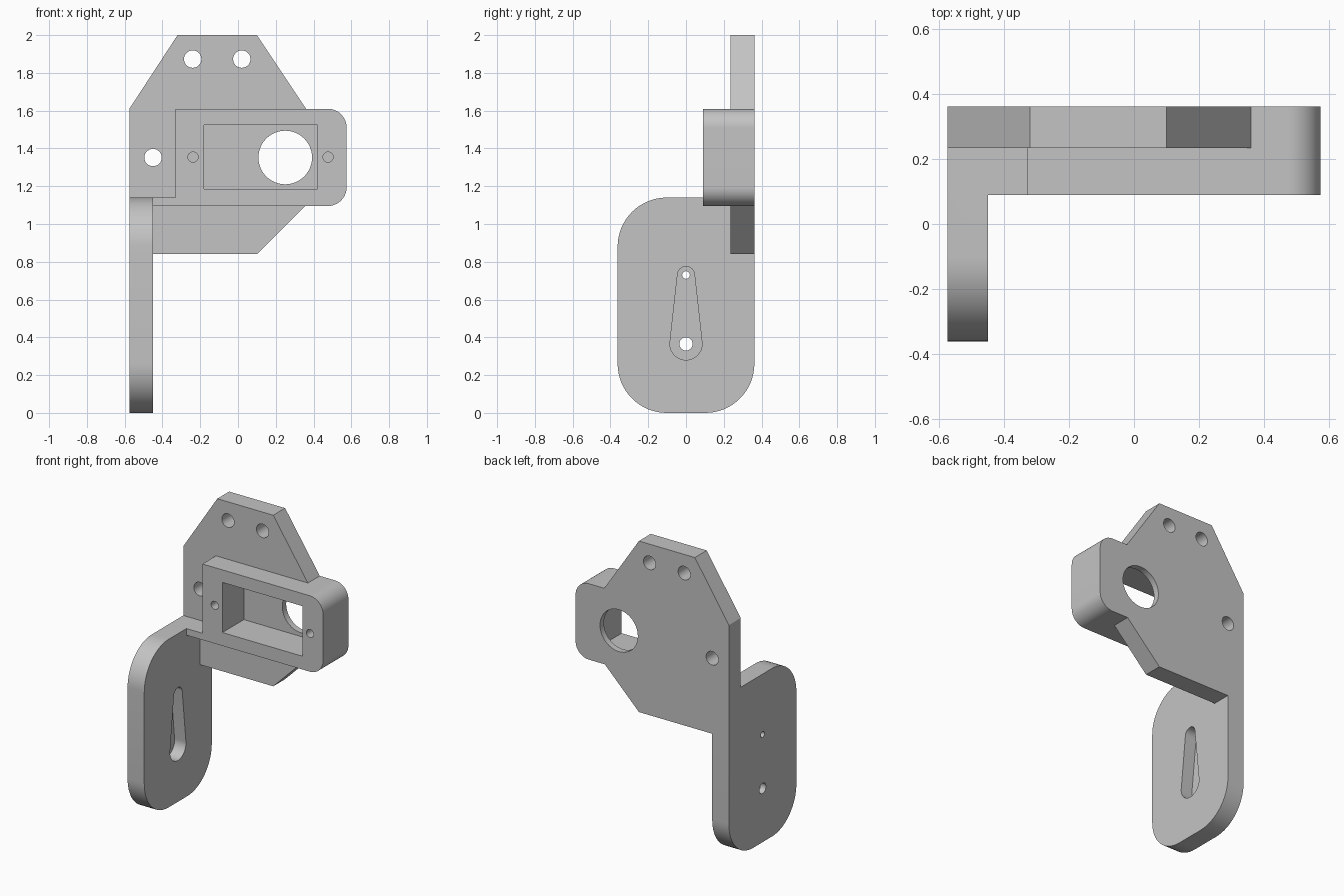
import bpy
import bmesh
from math import cos, sin, pi, asin
from mathutils import Vector

default = bpy.data.objects.get("Cube")
if default:
    bpy.data.objects.remove(default)

grey = bpy.data.materials.new("plain grey")
grey.use_nodes = True
colour = (0.55, 0.55, 0.55, 1)
grey.diffuse_color = colour
grey.node_tree.nodes["Principled BSDF"].inputs["Base Color"].default_value = colour


def arc(u, v, r, start, end, steps):
    return [(u + r * cos(start + (end - start) * i / steps),
             v + r * sin(start + (end - start) * i / steps)) for i in range(steps + 1)]


def circle(u, v, r):
    return arc(u, v, r, 0, 2 * pi, 48)[:-1]


def rounded_rect(u0, u1, v0, v1, radii):
    """Radii run anticlockwise from the lower-left corner."""
    corners = [(u0, v0, 1, 1), (u1, v0, -1, 1), (u1, v1, -1, -1), (u0, v1, 1, -1)]
    points = []
    for i, ((u, v, su, sv), r) in enumerate(zip(corners, radii)):
        if r:
            a = pi + i * pi / 2
            points += arc(u + su * r, v + sv * r, r, a, a + pi / 2, 16)
        else:
            points.append((u, v))
    return points


def prism(name, outline, axis, low, high):
    """Extrude an outline along x (outline in y, z) or y (outline in x, z)."""
    bm = bmesh.new()
    place = (lambda u, v, w: (w, u, v)) if axis == "x" else (lambda u, v, w: (u, w, v))
    face = bm.faces.new([bm.verts.new(place(u, v, low)) for u, v in outline])
    grown = bmesh.ops.extrude_face_region(bm, geom=[face])["geom"]
    shift = Vector(place(0, 0, high - low))
    bmesh.ops.translate(bm, vec=shift, verts=[g for g in grown if isinstance(g, bmesh.types.BMVert)])
    bmesh.ops.recalc_face_normals(bm, faces=bm.faces)
    mesh = bpy.data.meshes.new(name)
    bm.to_mesh(mesh)
    bm.free()
    mesh.materials.append(grey)
    obj = bpy.data.objects.new(name, mesh)
    bpy.context.collection.objects.link(obj)
    return obj


def combine(target, tool, operation):
    mod = target.modifiers.new("join", "BOOLEAN")
    mod.operation = operation
    mod.solver = "EXACT"
    mod.object = tool
    bpy.context.view_layer.objects.active = target
    bpy.ops.object.modifier_apply(modifier=mod.name)
    bpy.data.objects.remove(tool)


LEFT, INNER, RIGHT = -0.575, -0.45, 0.575
FRONT, PLATE, BACK = 0.09, 0.235, 0.362

# Faceted upright plate
bracket = prism("servo_bracket", [(LEFT, 0.84), (0.1, 0.84), (0.36, 1.1), (0.36, 1.61),
                                  (0.1, 2), (-0.32, 2), (LEFT, 1.61)], "y", PLATE, BACK)

# Rounded side plate, motor housing and the small web between them
parts = [
    prism("side_plate", rounded_rect(-0.362, BACK, 0, 1.14, (0.26, 0.26, 0, 0.26)), "x", LEFT, INNER),
    prism("housing", rounded_rect(-0.33, RIGHT, 1.095, 1.61, (0, 0.1, 0.1, 0)), "y", FRONT, BACK),
    prism("web", rounded_rect(-0.5, -0.3, 1.095, 1.14, (0, 0, 0, 0)), "y", FRONT, 0.3),
]
for part in parts:
    combine(bracket, part, "UNION")

# Keyhole-shaped horn recess
tilt = asin((0.085 - 0.045) / 0.365)
horn = arc(0, 0.365, 0.085, pi - tilt, 2 * pi + tilt, 32) + arc(0, 0.73, 0.045, tilt, pi - tilt, 24)

cutters = [
    prism("motor_pocket", rounded_rect(-0.18, 0.42, 1.185, 1.525, (0, 0, 0, 0)), "y", 0, 0.32),
    prism("shaft_hole", circle(0.25, 1.352, 0.142), "y", 0.27, 0.5),
    prism("horn_recess", horn, "x", INNER - 0.085, -0.3),
    prism("horn_screw_hole", circle(0, 0.365, 0.035), "x", -0.7, -0.5),
    prism("horn_tip_hole", circle(0, 0.73, 0.02), "x", -0.7, -0.5),
]
# Mounting holes through the plate and blind screw holes in the housing
for x, z in [(-0.24, 1.873), (0.02, 1.873), (-0.45, 1.352)]:
    cutters.append(prism("mount_hole", circle(x, z, 0.046), "y", 0.15, 0.5))
for x in (-0.238, 0.477):
    cutters.append(prism("screw_hole", circle(x, 1.354, 0.027), "y", 0, 0.28))
for cutter in cutters:
    combine(bracket, cutter, "DIFFERENCE")

bpy.ops.object.select_all(action="DESELECT")
bracket.select_set(True)
bpy.context.view_layer.objects.active = bracket
bpy.ops.object.shade_smooth_by_angle(angle=pi / 6)
